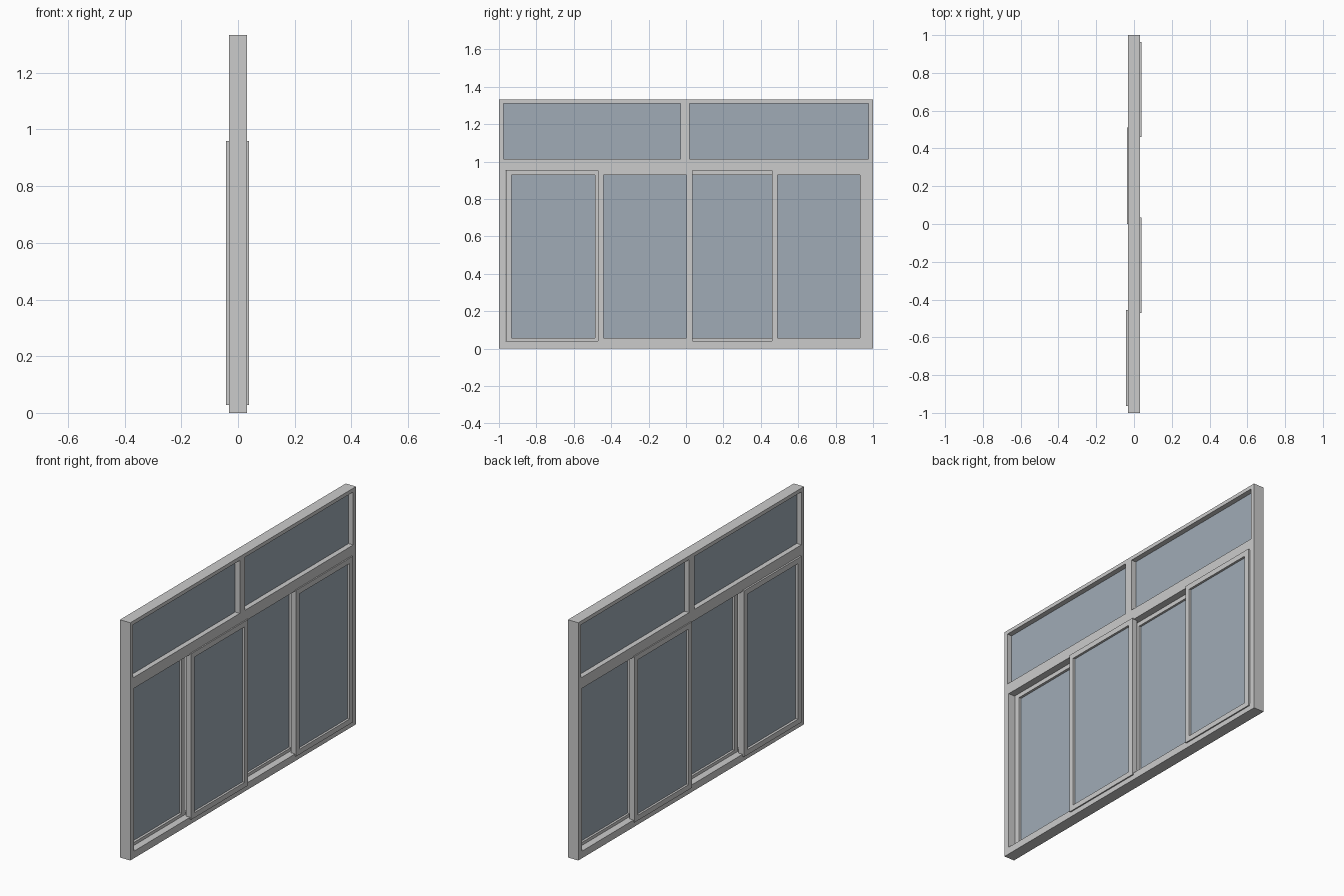
import bpy, bmesh

if "Cube" in bpy.data.objects:
    bpy.data.objects.remove(bpy.data.objects["Cube"])


def material(name, rgb):
    m = bpy.data.materials.new(name)
    m.diffuse_color = (*rgb, 1)
    m.use_nodes = True
    m.node_tree.nodes["Principled BSDF"].inputs["Base Color"].default_value = m.diffuse_color
    return m


glass_mat = material("glass_tint", (0.35, 0.41, 0.47))
frame_mat = material("frame_grey", (0.58, 0.565, 0.55))


def panel(name, outer, holes, x0, x1, mat):
    """Flat slab in the YZ plane with rectangular holes; rects are (y0, y1, z0, z1)."""
    rects = [outer] + holes
    ys = sorted({v for r in rects for v in r[:2]})
    zs = sorted({v for r in rects for v in r[2:]})
    bm = bmesh.new()
    for ya, yb in zip(ys, ys[1:]):
        for za, zb in zip(zs, zs[1:]):
            y, z = (ya + yb) / 2, (za + zb) / 2
            if any(h[0] < y < h[1] and h[2] < z < h[3] for h in holes):
                continue
            bm.faces.new([bm.verts.new((x0, *p)) for p in
                          ((ya, za), (ya, zb), (yb, zb), (yb, za))])
    bmesh.ops.remove_doubles(bm, verts=bm.verts, dist=1e-5)
    ext = bmesh.ops.extrude_face_region(bm, geom=bm.faces[:], use_keep_orig=True)
    moved = [g for g in ext["geom"] if isinstance(g, bmesh.types.BMVert)]
    bmesh.ops.translate(bm, verts=moved, vec=(x1 - x0, 0, 0))
    bmesh.ops.recalc_face_normals(bm, faces=bm.faces[:])
    me = bpy.data.meshes.new(name)
    bm.to_mesh(me)
    bm.free()
    me.materials.append(mat)
    ob = bpy.data.objects.new(name, me)
    bpy.context.collection.objects.link(ob)
    return ob


# Outer frame with two fixed lights above one wide sliding opening
lights = [(-0.977, -0.03, 1.015, 1.312), (0.018, 0.975, 1.015, 1.312)]
opening = (-0.966, 0.966, 0.04, 0.953)
panel("outer_frame", (-1, 1, 0, 1.333), lights + [opening], -0.032, 0.032, frame_mat)

# Fixed glass in the upper lights
for i, r in enumerate(lights):
    panel(f"upper_glass_{i + 1}", r, [], -0.003, 0.003, glass_mat)

# Sliding sashes on two tracks: outer y range, glass y range, x range
sashes = [
    (-0.963, -0.455, -0.932, -0.487, -0.042, -0.008),
    (0.0, 0.51, 0.031, 0.48, -0.038, -0.008),
    (-0.47, 0.035, -0.441, 0.003, 0.008, 0.039),
    (0.46, 0.964, 0.489, 0.931, 0.008, 0.039),
]
for i, (y0, y1, g0, g1, x0, x1) in enumerate(sashes):
    pane = (g0, g1, 0.057, 0.929)
    xm = (x0 + x1) / 2
    panel(f"sash_frame_{i + 1}", (y0, y1, 0.028, 0.959), [pane], x0, x1, frame_mat)
    panel(f"sash_glass_{i + 1}", pane, [], xm - 0.003, xm + 0.003, glass_mat)
